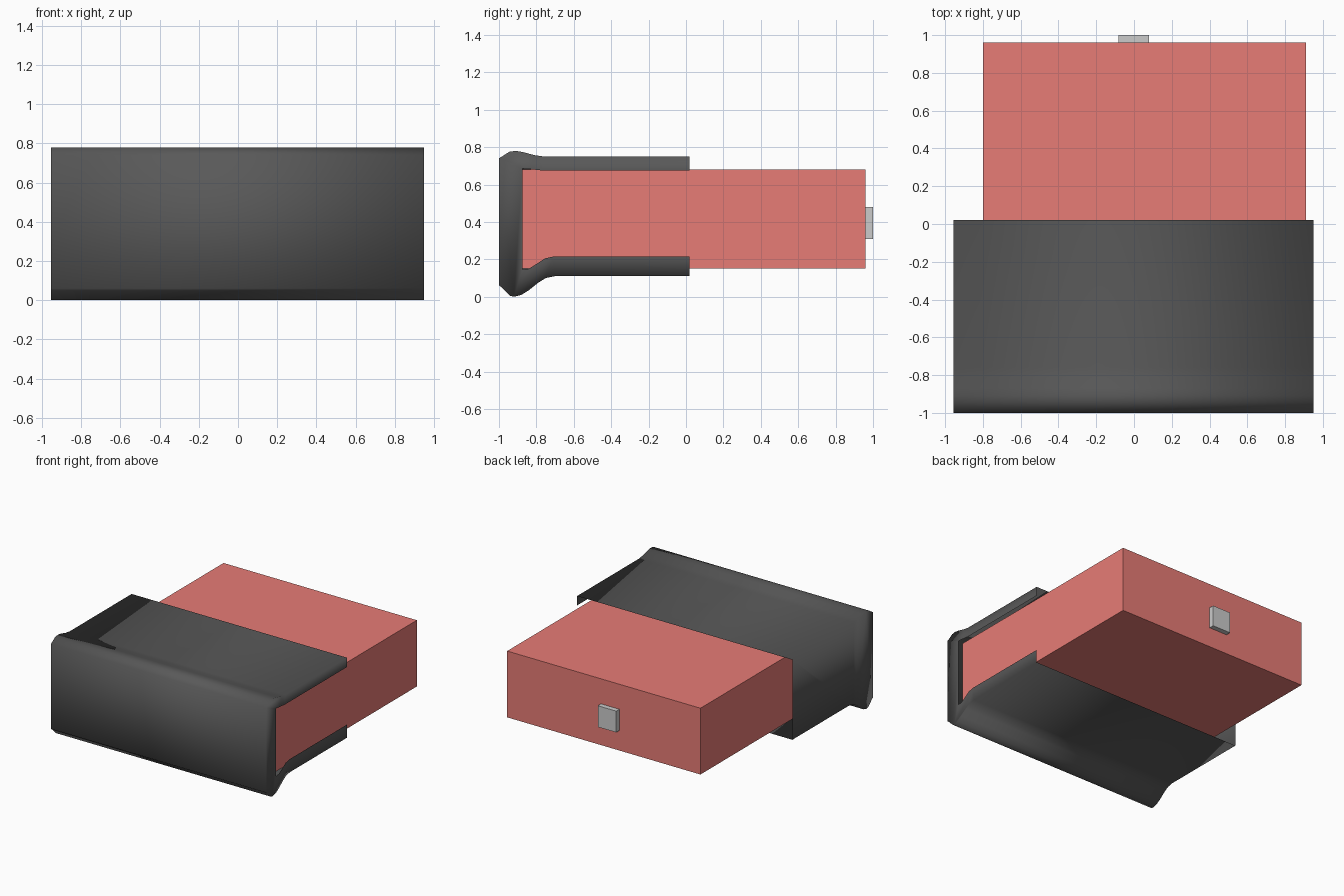
import bpy, bmesh

if "Cube" in bpy.data.objects:
    bpy.data.objects.remove(bpy.data.objects["Cube"])

def material(name, rgb):
    m = bpy.data.materials.new(name)
    m.diffuse_color = (*rgb, 1)
    m.use_nodes = True
    m.node_tree.nodes["Principled BSDF"].inputs["Base Color"].default_value = m.diffuse_color
    return m

def finish(bm, name, mat=None, smooth=False):
    me = bpy.data.meshes.new(name)
    bm.to_mesh(me)
    bm.free()
    ob = bpy.data.objects.new(name, me)
    bpy.context.collection.objects.link(ob)
    if mat:
        me.materials.append(mat)
    for p in me.polygons:
        p.use_smooth = smooth
    return ob

def box(name, lo, hi, mat=None):
    bm = bmesh.new()
    bmesh.ops.create_cube(bm, size=1)
    for v in bm.verts:
        v.co = [(a + b) / 2 + c * (b - a) for a, b, c in zip(lo, hi, v.co)]
    return finish(bm, name, mat)

# Side profile of the sleeve (y, z), from the top rear lip round to the bottom rear lip
outer = [(.02, .75), (-.76, .75), (-.81, .757), (-.87, .773), (-.91, .78), (-.945, .775),
         (-1, .74), (-1, .06), (-.985, .05), (-.94, .005), (-.92, 0), (-.88, .01),
         (-.84, .035), (-.79, .075), (-.75, .1), (-.70, .11), (.02, .11)]
# Opening in the right-hand rim, from bottom rear to top rear
inner = [(.02, .215), (-.71, .215), (-.755, .205), (-.80, .175), (-.84, .15), (-.875, .145),
         (-.875, .685), (-.83, .682), (-.77, .675), (.02, .675)]

# Sleeve: thin shell, closed left end, open rear, C-shaped rim on the right
bm = bmesh.new()
left = [bm.verts.new((-.955, y, z)) for y, z in outer]
right = [bm.verts.new((.95, y, z)) for y, z in outer]
lip = [bm.verts.new((.95, y, z)) for y, z in inner]
for i in range(len(outer) - 1):
    bm.faces.new((left[i], left[i + 1], right[i + 1], right[i]))
bm.faces.new(left[::-1])
bm.faces.new(right + lip)
# The profile runs counter-clockwise seen from +x, so these windings face outwards
finish(bm, "sleeve", material("dark_grey", (.1, .1, .1)), smooth=True)

# Sliding block and its rear catch
box("drawer_block", (-.80, -.875, .15), (.91, .96, .68), material("red", (.8, .2, .18)))
box("rear_catch", (-.083, .95, .31), (.08, 1, .48))
